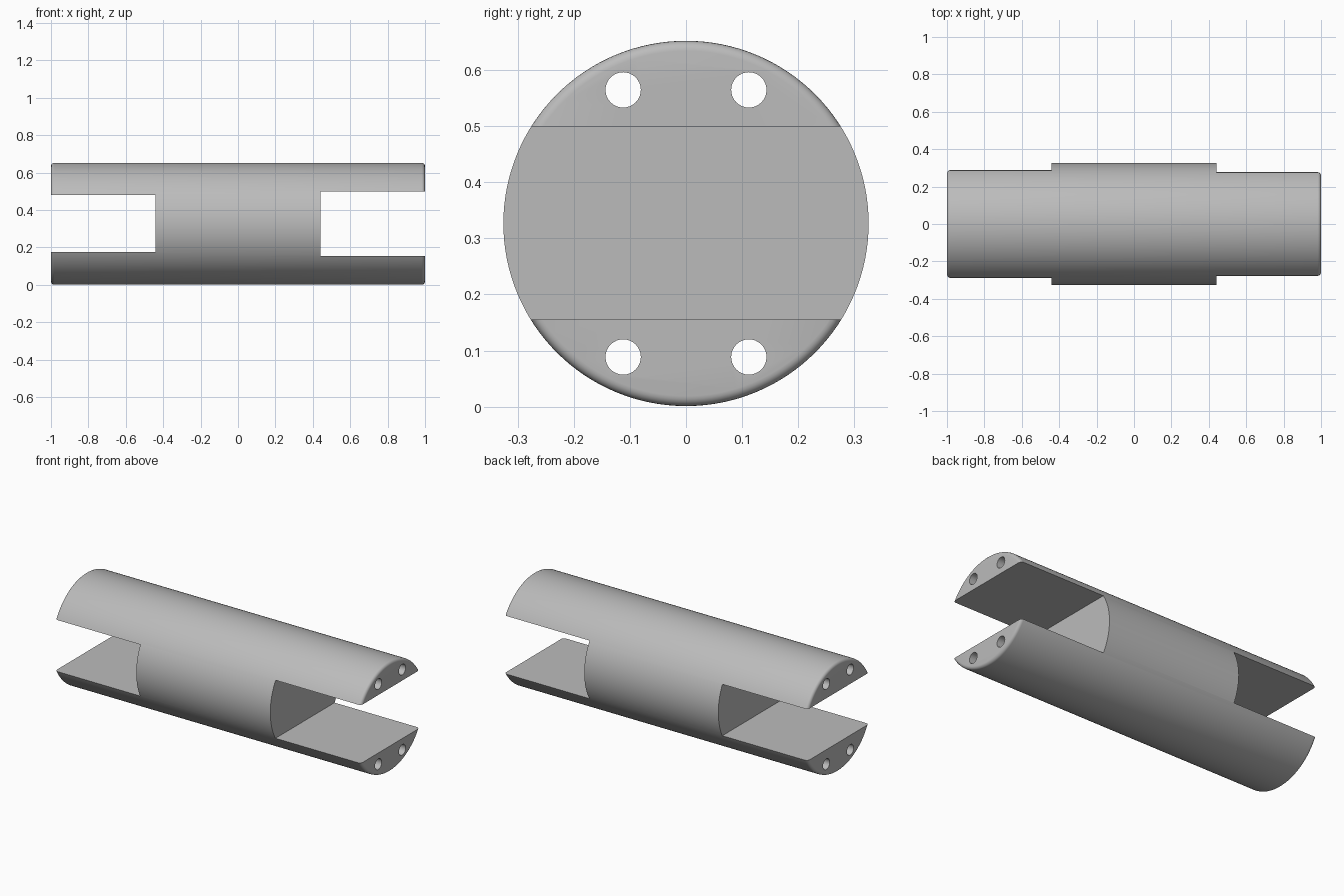
import bpy
import bmesh
import math
from mathutils import Matrix, Vector

if "Cube" in bpy.data.objects:
    bpy.data.objects.remove(bpy.data.objects["Cube"], do_unlink=True)

RADIUS = 0.3255
AXIS_Z = 0.3265
FILLET = 0.018
SLOT_START = 0.44
TURN = Matrix.Rotation(math.pi / 2, 4, "Y")

grey = bpy.data.materials.new("light_grey")
grey.use_nodes = True
color = (0.5, 0.5, 0.5, 1)
grey.diffuse_color = color
grey.node_tree.nodes["Principled BSDF"].inputs["Base Color"].default_value = color


def make_object(name, bm):
    bmesh.ops.recalc_face_normals(bm, faces=bm.faces)
    mesh = bpy.data.meshes.new(name)
    bm.to_mesh(mesh)
    bm.free()
    mesh.materials.append(grey)
    obj = bpy.data.objects.new(name, mesh)
    bpy.context.collection.objects.link(obj)
    return obj


def add_rod(bm, radius, length, y, z, sides):
    place = Matrix.Translation((0, y, z)) @ TURN
    return bmesh.ops.create_cone(bm, cap_ends=True, segments=sides, radius1=radius,
                                 radius2=radius, depth=length, matrix=place)["verts"]


# Round body with filleted end rims
bm = bmesh.new()
add_rod(bm, RADIUS, 2, 0, AXIS_Z, 128)
rims = [e for e in bm.edges if abs(e.verts[0].co.x - e.verts[1].co.x) < 0.01]
bmesh.ops.bevel(bm, geom=rims, offset=FILLET, segments=5, profile=0.5, affect="EDGES")
body = make_object("slotted_coupling_body", bm)

# Cutter: one slot per end, and four bores along the full length
bm = bmesh.new()
for side, height in ((-1, 0.305), (1, 0.344)):
    depth = 1.2 - SLOT_START
    centre = Vector((side * (SLOT_START + depth / 2), 0, AXIS_Z + 0.001))
    place = Matrix.Translation(centre) @ Matrix.Diagonal((depth, 1, height, 1))
    bmesh.ops.create_cube(bm, size=1, matrix=place)
for y in (-0.112, 0.112):
    for dz in (-0.238, 0.238):
        add_rod(bm, 0.0315, 2.4, y, AXIS_Z + dz, 32)
cutter = make_object("slot_and_bore_cutter", bm)
cutter.hide_render = True

# Cut the body, then discard the cutter
bpy.ops.object.select_all(action="DESELECT")
bpy.context.view_layer.objects.active = body
body.select_set(True)
cut = body.modifiers.new("slots_and_bores", "BOOLEAN")
cut.operation = "DIFFERENCE"
cut.solver = "EXACT"
cut.object = cutter
bpy.ops.object.modifier_apply(modifier=cut.name)
bpy.data.objects.remove(cutter, do_unlink=True)
bpy.ops.object.shade_smooth_by_angle(angle=math.radians(30))
